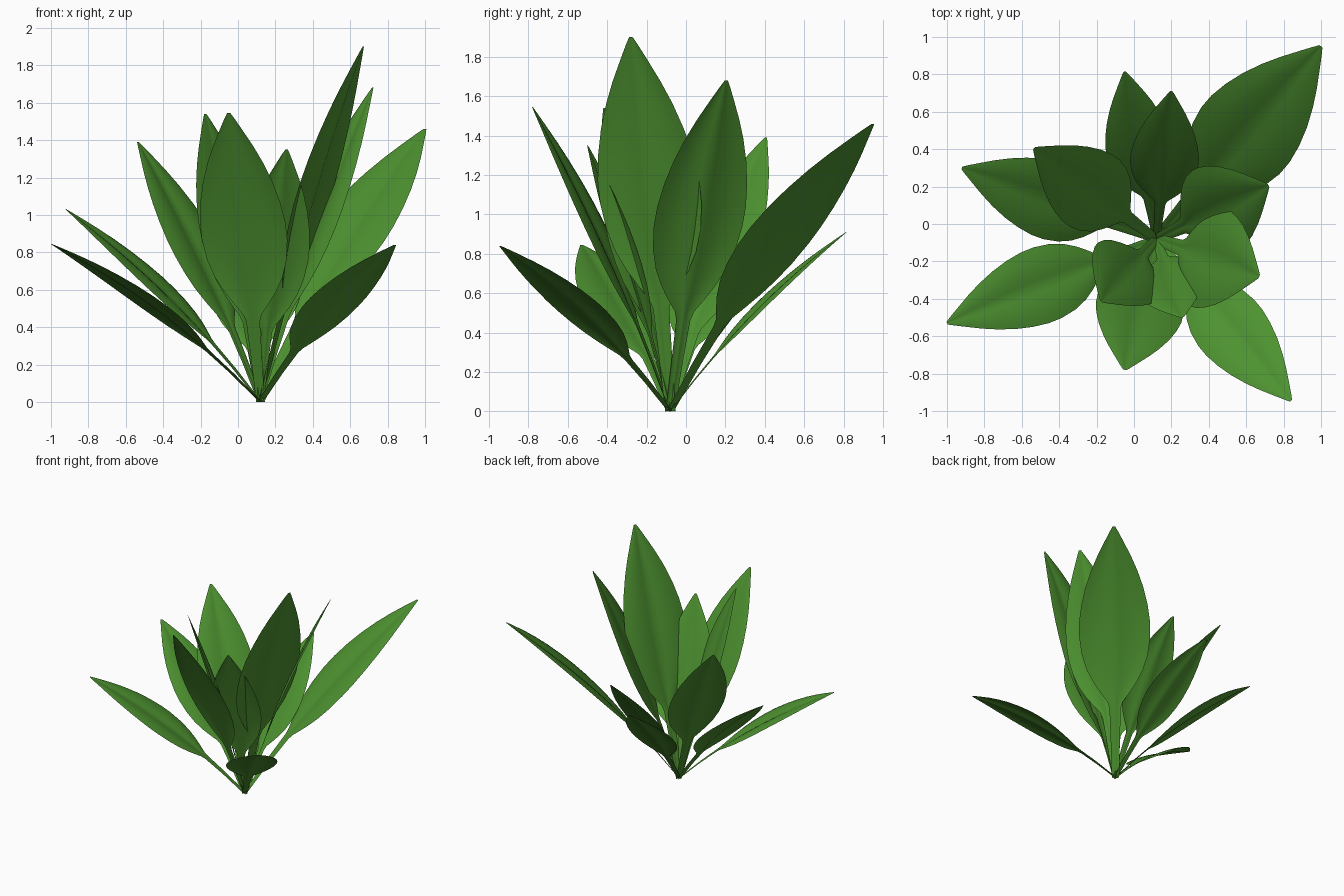
import bpy
import math
from mathutils import Vector

cube = bpy.data.objects.get("Cube")
if cube:
    bpy.data.objects.remove(cube, do_unlink=True)

# Leaf colour
green = bpy.data.materials.new("leaf_green")
green.use_nodes = True
colour = (0.075, 0.29, 0.03, 1)
green.diffuse_color = colour
shader = green.node_tree.nodes["Principled BSDF"]
shader.inputs["Base Color"].default_value = colour
shader.inputs["Roughness"].default_value = 0.7

ROOT = Vector((0.12, -0.08, 0))
COLUMNS = 12
# Half width along a leaf of unit length: narrow stalk, then pointed blade
OUTLINE = [(0, .014), (.15, .018), (.27, .022), (.295, .03), (.33, .056), (.37, .083),
           (.42, .109), (.48, .128), (.55, .138), (.61, .138), (.68, .129), (.75, .113),
           (.82, .09), (.88, .065), (.94, .036), (.98, .016), (1, .005)]


def make_leaf(name, tip):
    """Arched leaf with a shallow midrib groove, from the shared root to its tip."""
    axis = Vector(tip) - ROOT
    length = axis.length
    forward = axis.normalized()
    side = Vector((0, 0, 1)).cross(forward).normalized()
    upper = forward.cross(side)
    arch = 0.05 * math.hypot(forward.x, forward.y)

    verts, faces = [], []
    for t, half in OUTLINE:
        rib = ROOT + axis * t + upper * (arch * 4 * t * (1 - t) * length)
        for c in range(COLUMNS + 1):
            s = 2 * c / COLUMNS - 1
            groove = 0.08 * half * math.sin(math.pi * 0.9 * abs(s))
            verts.append(rib + (side * s * half + upper * groove) * length)
    row = COLUMNS + 1
    for r in range(len(OUTLINE) - 1):
        for c in range(COLUMNS):
            a = r * row + c
            faces.append((a, a + 1, a + row + 1, a + row))

    mesh = bpy.data.meshes.new(name)
    # Stalk feet rest on the ground
    mesh.from_pydata([(v.x, v.y, max(v.z, 0)) for v in verts], [], faces)
    mesh.materials.append(green)
    mesh.shade_smooth()
    leaf = bpy.data.objects.new(name, mesh)
    bpy.context.collection.objects.link(leaf)


# Leaf tips around the plant
TIPS = {
    "leaf_back_left_large": (1.0, .95, 1.46),
    "leaf_back_low": (-.05, .815, .91),
    "leaf_back_inner": (.2, .71, 1.06),
    "leaf_left_tall": (.67, -.28, 1.9),
    "leaf_left_back_tall": (.72, .205, 1.68),
    "leaf_back_right_inner": (-.535, .405, 1.39),
    "leaf_front_tall": (-.05, -.78, 1.545),
    "leaf_front_left_inner": (.26, -.5, 1.35),
    "leaf_front_right_inner": (-.175, -.415, 1.54),
    "leaf_right_back_low": (-.92, .3, 1.03),
    "leaf_right_front_low": (-1.0, -.53, .845),
    "leaf_front_left_low": (.84, -.945, .84),
}
for name, tip in TIPS.items():
    make_leaf(name, tip)
